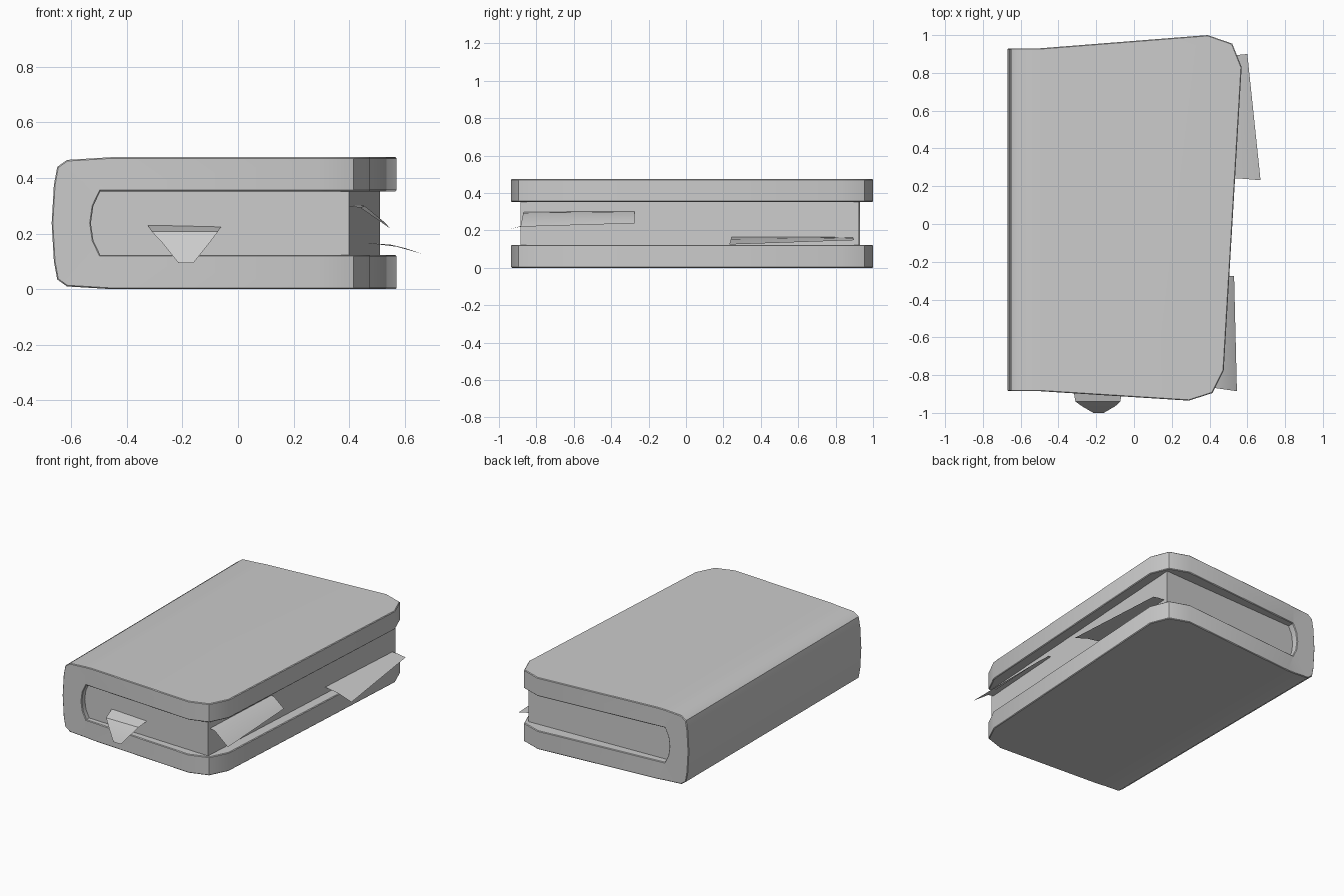
import bpy, math

if "Cube" in bpy.data.objects:
    bpy.data.objects.remove(bpy.data.objects["Cube"])


def mesh_object(name, verts, faces):
    me = bpy.data.meshes.new(name)
    me.from_pydata(verts, [], faces)
    ob = bpy.data.objects.new(name, me)
    bpy.context.collection.objects.link(ob)
    return ob


def prism(name, lower, upper):
    """Closed solid between two matching outlines."""
    n = len(lower)
    faces = [tuple(reversed(range(n))), tuple(range(n, 2 * n))]
    faces += [(i, (i + 1) % n, n + (i + 1) % n, n + i) for i in range(n)]
    return mesh_object(name, lower + upper, faces)


def paper(name, front, back):
    """Creased thin sheet lofted between two end lines."""
    n = len(front)
    faces = [(i, i + 1, n + i + 1, n + i) for i in range(n - 1)]
    return mesh_object(name, front + back, faces)


def smooth(ob, angle):
    bpy.ops.object.select_all(action='DESELECT')
    ob.select_set(True)
    bpy.context.view_layer.objects.active = ob
    bpy.ops.object.shade_smooth_by_angle(angle=math.radians(angle))


H = 0.475  # book thickness

# Cover: C-shaped cross-section, mirrored about mid height
outer = [(0.75, 0), (-0.45, 0), (-0.615, 0.01), (-0.65, 0.035), (-0.662, 0.10), (-0.67, 0.2375)]
outer += [(x, H - z) for x, z in reversed(outer[:-1])]
inner = [(0.75, 0.352), (-0.495, 0.352), (-0.52, 0.30), (-0.529, 0.2375)]
inner += [(x, H - z) for x, z in reversed(inner[:-1])]
section = outer + inner
cover = prism("cover",
              [(x, 1.2, z) for x, z in section],
              [(x, -1.2, z) for x, z in section])
# the outline runs clockwise seen from the front, so fix the winding
cover.data.flip_normals()

# Trim the cover to its skewed plan outline
plan = [(-0.8, -0.885), (-0.5, -0.885), (0.29, -0.935), (0.415, -0.895), (0.475, -0.775),
        (0.57, 0.83), (0.52, 0.955), (0.39, 1.0), (-0.5, 0.93), (-0.8, 0.93)]
trim = prism("cover_trim", [(x, y, -0.3) for x, y in plan], [(x, y, 0.8) for x, y in plan])
import bmesh
for ob in (cover, trim):
    bm = bmesh.new()
    bm.from_mesh(ob.data)
    bmesh.ops.recalc_face_normals(bm, faces=bm.faces)
    bm.to_mesh(ob.data)
    bm.free()
cut = cover.modifiers.new("trim", 'BOOLEAN')
cut.operation = 'INTERSECT'
cut.solver = 'EXACT'
cut.object = trim
bev = cover.modifiers.new("soft_edges", 'BEVEL')
bev.width = 0.007
bev.segments = 1
bev.limit_method = 'ANGLE'
bev.angle_limit = math.radians(65)
bpy.context.view_layer.objects.active = cover
for m in ("trim", "soft_edges"):
    bpy.ops.object.modifier_apply(modifier=m)
bpy.data.objects.remove(trim)
smooth(cover, 40)

# Page block, tucked into the spine
block = [(-0.56, -0.85), (0.40, -0.885), (0.51, 0.925), (-0.56, 0.885)]
prism("page_block", [(x, y, 0.115) for x, y in block], [(x, y, 0.36) for x, y in block])

# Bookmark drooping from the front edge
paper("front_bookmark",
      [(-0.325, -0.86, 0.23), (-0.31, -0.94, 0.207), (-0.275, -0.965, 0.17), (-0.215, -1.0, 0.095)],
      [(-0.06, -0.86, 0.226), (-0.072, -0.94, 0.207), (-0.10, -0.965, 0.17), (-0.16, -1.0, 0.095)])

# Loose pages sticking out of the right edge
paper("loose_page_front",
      [(0.39, -0.865, 0.30), (0.44, -0.87, 0.293), (0.545, -0.885, 0.22)],
      [(0.40, -0.275, 0.305), (0.455, -0.275, 0.30), (0.53, -0.275, 0.238)])
paper("loose_page_back",
      [(0.45, 0.245, 0.168), (0.57, 0.24, 0.153), (0.67, 0.232, 0.125)],
      [(0.47, 0.89, 0.166), (0.55, 0.895, 0.16), (0.60, 0.90, 0.148)])
for n in ("front_bookmark", "loose_page_front", "loose_page_back"):
    smooth(bpy.data.objects[n], 40)
